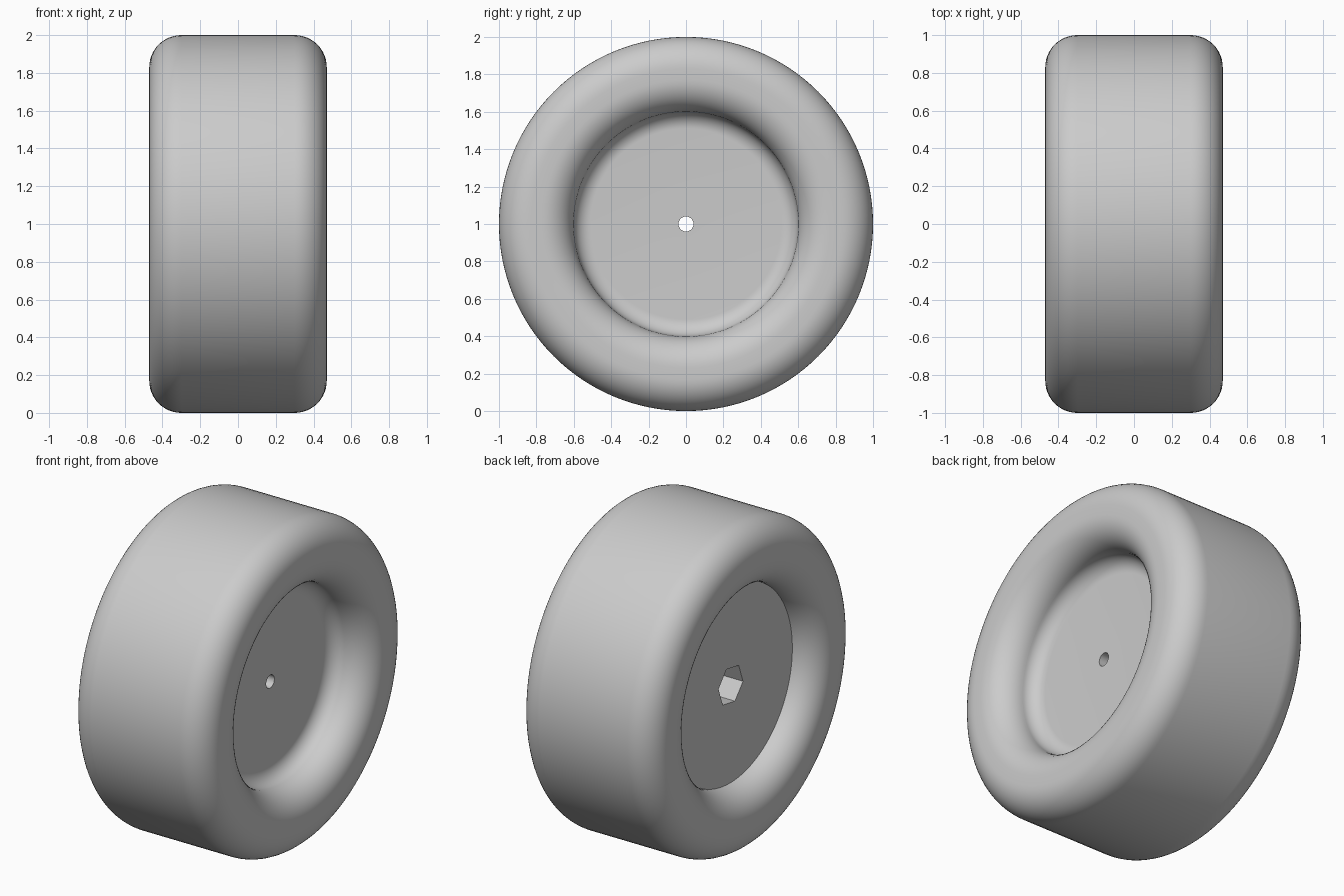
import bpy, bmesh
from math import cos, sin, radians, pi
from mathutils import Matrix

cube = bpy.data.objects.get("Cube")
if cube:
    bpy.data.objects.remove(cube, do_unlink=True)

grey = bpy.data.materials.new("light_grey")
grey.use_nodes = True
colour = (0.6, 0.6, 0.6, 1)
grey.diffuse_color = colour
for node in grey.node_tree.nodes:
    if node.type == 'BSDF_PRINCIPLED':
        node.inputs["Base Color"].default_value = colour

SIDE, OUTER, INNER, ROUND = 0.47, 1.0, 0.6, 0.17
FRONT_HUB, BACK_HUB, FILLET, BORE = 0.22, -0.305, 0.09, 0.04


def arc(cx, cr, radius, start, end, steps=12):
    """Points (x, r) along an arc of the wheel profile, angles in degrees."""
    angles = [radians(start + (end - start) * i / steps) for i in range(steps + 1)]
    return [(cx + radius * cos(a), cr + radius * sin(a)) for a in angles]


def finish(name, bm):
    bmesh.ops.recalc_face_normals(bm, faces=bm.faces)
    mesh = bpy.data.meshes.new(name)
    bm.to_mesh(mesh)
    bm.free()
    mesh.materials.append(grey)
    obj = bpy.data.objects.new(name, mesh)
    bpy.context.collection.objects.link(obj)
    return obj


# Wheel: closed profile revolved around the axle
core = SIDE - ROUND
profile = [(BACK_HUB, BORE), (BACK_HUB, INNER)]
profile += arc(-core, INNER + ROUND, ROUND, 270, 180)
profile += arc(-core, OUTER - ROUND, ROUND, 180, 90)
profile += arc(core, OUTER - ROUND, ROUND, 90, 0)
profile += arc(core, INNER + ROUND, ROUND, 0, -90)
profile += arc(FRONT_HUB + FILLET, INNER - FILLET, FILLET, 90, 180)
profile += [(FRONT_HUB, BORE)]

bm = bmesh.new()
verts = [bm.verts.new((x, 0, r)) for x, r in profile]
edges = [bm.edges.new((verts[i - 1], verts[i])) for i in range(len(verts))]
bmesh.ops.spin(bm, geom=verts + edges, cent=(0, 0, 0), axis=(1, 0, 0),
               angle=2 * pi, steps=128, use_duplicate=False)
bmesh.ops.remove_doubles(bm, verts=bm.verts, dist=0.0005)
bmesh.ops.translate(bm, verts=bm.verts, vec=(0, 0, 1))
wheel = finish("wheel", bm)

# Hexagonal nut pocket sunk into the back hub
bm = bmesh.new()
depth = 0.6
bmesh.ops.create_cone(bm, cap_ends=True, segments=6, radius1=0.121, radius2=0.121, depth=depth,
                      matrix=Matrix.Translation((BACK_HUB, 0, 1))
                      @ Matrix.Rotation(radians(40), 4, 'X')
                      @ Matrix.Rotation(pi / 2, 4, 'Y')
                      @ Matrix.Rotation(pi / 2, 4, 'Z'))
cutter = finish("nut_pocket_cutter", bm)
cutter.hide_render = True

pocket = wheel.modifiers.new("nut_pocket", 'BOOLEAN')
pocket.operation = 'DIFFERENCE'
pocket.solver = 'EXACT'
pocket.object = cutter

bpy.ops.object.select_all(action='DESELECT')
wheel.select_set(True)
bpy.context.view_layer.objects.active = wheel
bpy.ops.object.modifier_apply(modifier=pocket.name)
bpy.data.objects.remove(cutter, do_unlink=True)

# Smooth curves, crisp hub and pocket edges
bpy.ops.object.shade_smooth_by_angle(angle=radians(30))
